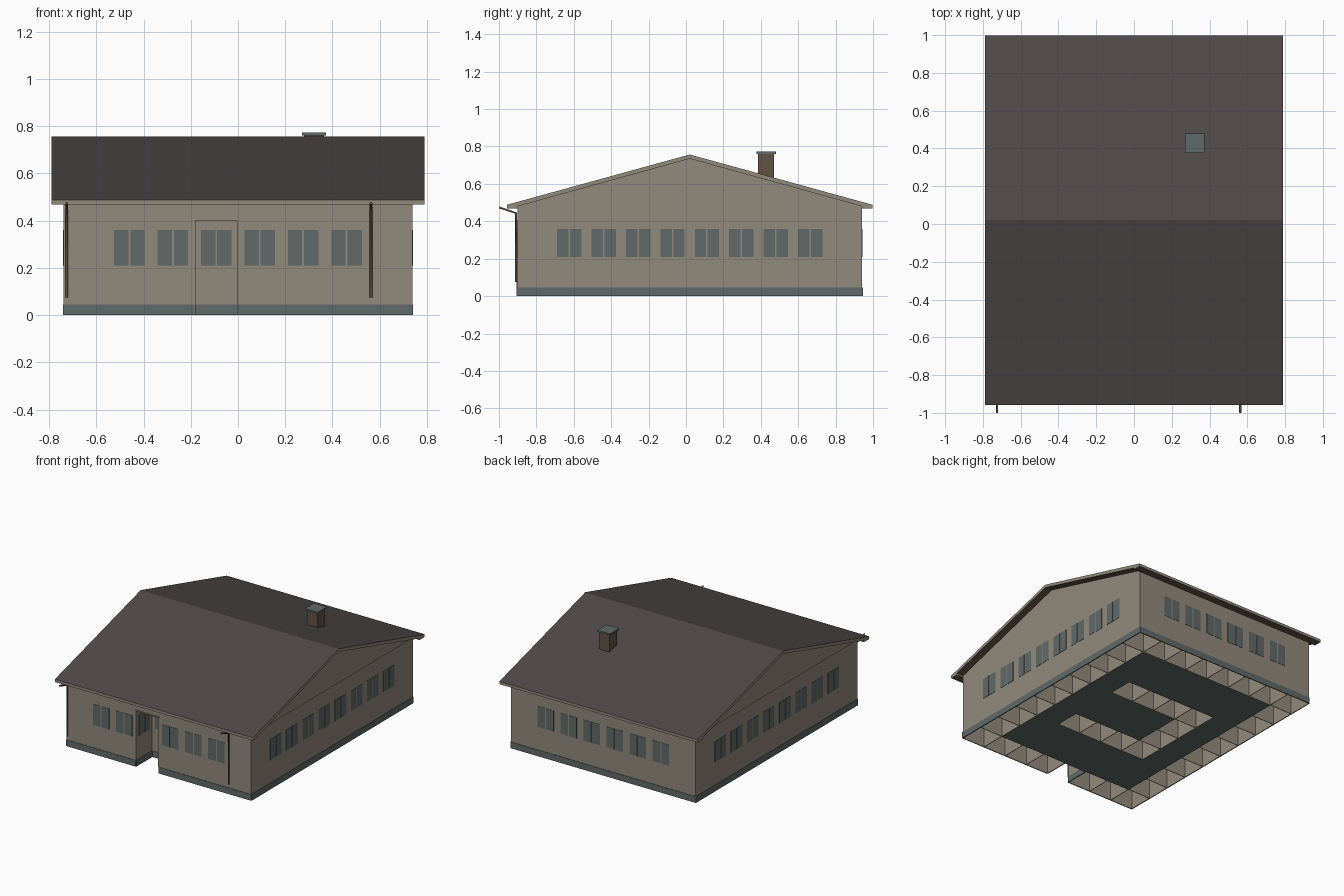
import bpy, bmesh
from mathutils import Vector

cube = bpy.data.objects.get("Cube")
if cube:
    bpy.data.objects.remove(cube, do_unlink=True)


def material(name, rgb):
    m = bpy.data.materials.new(name)
    m.use_nodes = True
    m.diffuse_color = (*rgb, 1)
    m.node_tree.nodes["Principled BSDF"].inputs["Base Color"].default_value = (*rgb, 1)
    return m


BEIGE = material("beige_plaster", (0.29, 0.255, 0.20))
SLATE = material("slate_grey", (0.115, 0.145, 0.138))
ROOF = material("dark_roofing", (0.078, 0.066, 0.065))
BROWN = material("dark_brown", (0.125, 0.086, 0.062))

CELL = 0.184                 # side of one room in the plan grid
NX, NY = 8, 10
X0, X1 = -CELL * NX / 2, CELL * NX / 2
YC = 0.02                    # ridge position
Y0, Y1 = YC - CELL * NY / 2, YC + CELL * NY / 2
EAVE, RIDGE = 0.47, 0.735
T = 0.002                    # half thickness of walls and plates


def finish(name, bm, mats):
    bmesh.ops.recalc_face_normals(bm, faces=bm.faces)
    me = bpy.data.meshes.new(name)
    bm.to_mesh(me)
    bm.free()
    for m in mats:
        me.materials.append(m)
    ob = bpy.data.objects.new(name, me)
    bpy.context.collection.objects.link(ob)
    return ob


def boxes(name, mat, items):
    """One object made of boxes, each given by its low and high corner."""
    bm = bmesh.new()
    for lo, hi in items:
        lo, hi = Vector(lo), Vector(hi)
        new = bmesh.ops.create_cube(bm, size=1)["verts"]
        bmesh.ops.scale(bm, verts=new, vec=hi - lo)
        bmesh.ops.translate(bm, verts=new, vec=(lo + hi) / 2)
    return finish(name, bm, [mat])


def prism(name, profile, half, mats):
    """Extrude a y-z profile along x."""
    bm = bmesh.new()
    face = bm.faces.new([bm.verts.new((-half, y, z)) for y, z in profile])
    out = bmesh.ops.extrude_face_region(bm, geom=[face])["geom"]
    bmesh.ops.translate(bm, vec=(2 * half, 0, 0),
                        verts=[g for g in out if isinstance(g, bmesh.types.BMVert)])
    return finish(name, bm, mats)


def wall(axis, at, a, b, z0, z1, t=T):
    """Thin upright plate facing x or y, running from a to b."""
    if axis == "x":
        return (at - t, a, z0), (at + t, b, z1)
    return (a, at - t, z0), (b, at + t, z1)


def window(axis, at, mid):
    """Two panes side by side."""
    return [wall(axis, at, mid + s - 0.0305, mid + s + 0.0305, 0.21, 0.36)
            for s in (-0.0345, 0.0345)]


# Room plan: outer ring and inner horseshoe are open below, the rest has a floor
def is_open(i, j):
    if not (0 <= i < NX and 0 <= j < NY):
        return False
    ring = i in (0, NX - 1) or j in (0, NY - 1)
    shoe = (2 <= i <= 5 and j in (3, 6)) or (i == 2 and 3 <= j <= 6)
    return ring or shoe


PORCH = 3                    # column of the entrance niche in the front row
PX0, PX1 = X0 + PORCH * CELL, X0 + (PORCH + 1) * CELL
DOOR_TOP = 0.40
partitions, floor = [], []
for i in range(NX + 1):
    for j in range(NY + 1):
        x, y = X0 + i * CELL, Y0 + j * CELL
        here = is_open(i, j)
        if j < NY and (here or is_open(i - 1, j)):
            partitions.append(wall("x", x, y, y + CELL, 0, EAVE))
        if i < NX and (here or is_open(i, j - 1)):
            low = DOOR_TOP if (i, j) == (PORCH, 0) else 0
            partitions.append(wall("y", y, x, x + CELL, low, EAVE))
        if i < NX and j < NY and not here:
            floor.append(((x, y, 0), (x + CELL, y + CELL, 0.006)))
boxes("room_walls", BEIGE, partitions)
boxes("floor_slab", SLATE, floor)
boxes("porch_ceiling", BEIGE, [((PX0, Y0, DOOR_TOP), (PX1, Y0 + CELL, DOOR_TOP + 0.01))])

# Gabled attic above the walls
prism("attic", [(Y0, EAVE), (Y0, EAVE + 0.01), (YC, RIDGE), (Y1, EAVE + 0.01), (Y1, EAVE)],
      X1, [BEIGE])

# Slate plinth around the outside and inside the porch
H, G = 0.045, 0.003
boxes("plinth", SLATE, [
    wall("x", X0 - G, Y0 - G, Y1 + G, 0, H), wall("x", X1 + G, Y0 - G, Y1 + G, 0, H),
    wall("y", Y1 + G, X0, X1, 0, H),
    wall("y", Y0 - G, X0, PX0, 0, H), wall("y", Y0 - G, PX1, X1, 0, H),
    wall("y", Y0 + CELL - G, PX0, PX1, 0, H),
    wall("x", PX0 + G, Y0, Y0 + CELL, 0, H), wall("x", PX1 - G, Y0, Y0 + CELL, 0, H)])

# Windows, one pair of panes per room except at the corners
W = 0.002
panes = []
for i in range(1, NX - 1):
    mid = X0 + (i + 0.5) * CELL
    panes += window("y", Y1 + W, mid)
    panes += window("y", Y0 + CELL - W if i == PORCH else Y0 - W, mid)
for j in range(1, NY - 1):
    for x in (X0 - W, X1 + W):
        panes += window("x", x, Y0 + (j + 0.5) * CELL)
for x in (PX0 + W, PX1 - W):
    panes += window("x", x, Y0 + CELL / 2)
boxes("windows", SLATE, panes)

# Door frame round the porch opening
boxes("door_frame", BEIGE, [
    wall("y", Y0 - G, PX0 - 0.004, PX0 + 0.005, H, DOOR_TOP),
    wall("y", Y0 - G, PX1 - 0.005, PX1 + 0.002, H, DOOR_TOP),
    wall("y", Y0 - G, PX0 - 0.006, PX1 + 0.004, DOOR_TOP, DOOR_TOP + 0.008, 0.004)])

# Roof: dark top, beige edges, brown underside
R = 0.978
half = [(R, 0.488), (R, EAVE - 0.002), (0.92, EAVE - 0.002), (0.92, EAVE + 0.01)]
profile = ([(YC, RIDGE + 0.022)] + [(YC + y, z) for y, z in half] + [(YC, RIDGE)]
           + [(YC - y, z) for y, z in reversed(half)])
roof = prism("roof", profile, 0.79, [BEIGE, ROOF, BROWN])
for p in roof.data.polygons:
    if p.normal.z > 0.5:
        p.material_index = 1
    elif p.normal.z < -0.5:
        p.material_index = 2

# Chimney
boxes("chimney", BROWN, [((0.28, 0.385, 0.6), (0.365, 0.47, 0.76))])
boxes("chimney_cap", SLATE, [((0.27, 0.377, 0.76), (0.373, 0.48, 0.772))])

# Downpipes on the front
for name, x in (("right_downpipe", -0.725), ("left_downpipe", 0.563)):
    cu = bpy.data.curves.new(name, "CURVE")
    cu.dimensions = "3D"
    cu.bevel_depth = 0.006
    cu.bevel_resolution = 1
    cu.use_fill_caps = True
    sp = cu.splines.new("POLY")
    sp.points.add(2)
    for pt, (y, z) in zip(sp.points, [(-0.998, 0.474), (-0.909, 0.444), (-0.909, 0.075)]):
        pt.co = (x, y, z, 1)
    cu.materials.append(BROWN)
    bpy.context.collection.objects.link(bpy.data.objects.new(name, cu))
